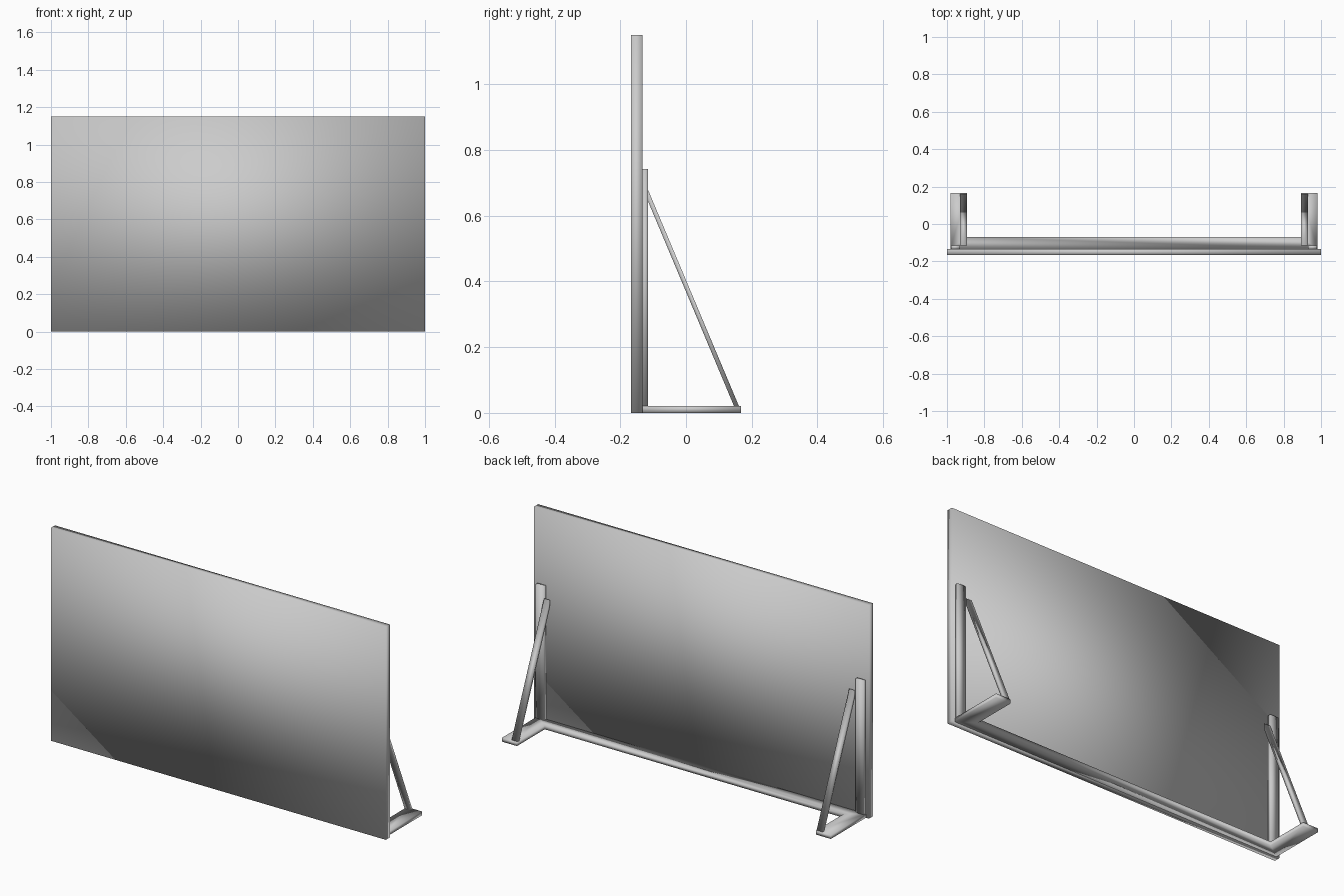
import bpy
import bmesh
from mathutils import Vector

if "Cube" in bpy.data.objects:
    bpy.data.objects.remove(bpy.data.objects["Cube"])

grey = bpy.data.materials.new("light_grey")
grey.diffuse_color = (0.6, 0.6, 0.6, 1)
grey.use_nodes = True
grey.node_tree.nodes["Principled BSDF"].inputs["Base Color"].default_value = grey.diffuse_color


def prism(name, profile, offset):
    """Extrude a flat outline along an offset into a softly shaded solid."""
    bm = bmesh.new()
    face = bm.faces.new([bm.verts.new(p) for p in profile])
    ext = bmesh.ops.extrude_face_region(bm, geom=[face], use_keep_orig=True)
    moved = [v for v in ext["geom"] if isinstance(v, bmesh.types.BMVert)]
    bmesh.ops.translate(bm, verts=moved, vec=Vector(offset))
    bmesh.ops.recalc_face_normals(bm, faces=bm.faces)
    for f in bm.faces:
        f.smooth = True
    mesh = bpy.data.meshes.new(name)
    bm.to_mesh(mesh)
    bm.free()
    mesh.materials.append(grey)
    obj = bpy.data.objects.new(name, mesh)
    bpy.context.collection.objects.link(obj)
    return obj


def box(name, x0, x1, y0, y1, z0, z1):
    outline = [(x0, y0, z0), (x1, y0, z0), (x1, y1, z0), (x0, y1, z0)]
    return prism(name, outline, (0, 0, z1 - z0))


BACK = -0.133   # rear face of the panel
BASE = 0.021    # thickness of the base frame

# Large upright panel
box("panel", -1, 1, -0.167, BACK, 0, 1.15)

# U-shaped base: rear rail with a foot at each end
half = [(0.982, BACK), (0.982, 0.167), (0.893, 0.167), (0.893, -0.07)]
outline = half + [(-x, y) for x, y in reversed(half)]
prism("base_frame", [(x, y, 0) for x, y in outline], (0, 0, BASE))

# Post and slanted brace on each side
brace = [(-0.116, 0.68), (0.161, BASE), (0.146, BASE), (-0.116, 0.645)]
for side, s in (("left", -1), ("right", 1)):
    xs = sorted((s * 0.93, s * 0.979))
    box(side + "_post", *xs, BACK, -0.116, BASE, 0.743)
    prism(side + "_brace", [(s * 0.893, y, z) for y, z in brace],
          (s * 0.036, 0, 0))
